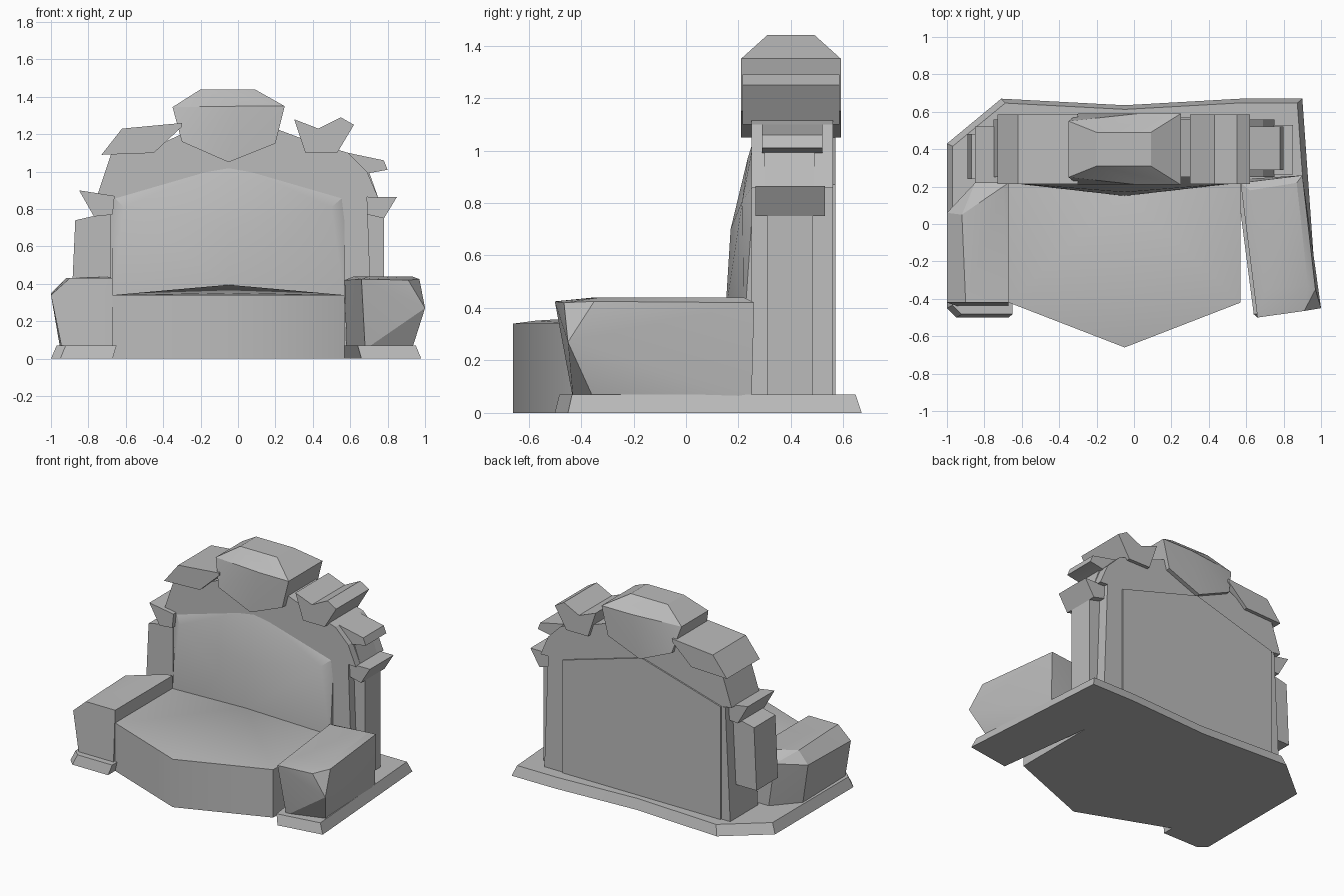
import bpy, bmesh, math

cube = bpy.data.objects.get("Cube")
if cube:
    bpy.data.objects.remove(cube, do_unlink=True)

stone = bpy.data.materials.new("grey_stone")
stone.use_nodes = True
GREY = (0.5, 0.5, 0.5, 1)
stone.diffuse_color = GREY
stone.node_tree.nodes["Principled BSDF"].inputs["Base Color"].default_value = GREY


def finish(name, bm, angle=20):
    bmesh.ops.recalc_face_normals(bm, faces=bm.faces)
    mesh = bpy.data.meshes.new(name)
    bm.to_mesh(mesh)
    bm.free()
    mesh.materials.append(stone)
    obj = bpy.data.objects.new(name, mesh)
    bpy.context.collection.objects.link(obj)
    bpy.ops.object.select_all(action='DESELECT')
    obj.select_set(True)
    bpy.context.view_layer.objects.active = obj
    bpy.ops.object.shade_smooth_by_angle(angle=math.radians(angle))
    return obj


def rock(name, points, angle=20):
    """Chiselled block: convex hull of a few corners."""
    bm = bmesh.new()
    for p in points:
        bm.verts.new(p)
    res = bmesh.ops.convex_hull(bm, input=bm.verts[:])
    loose = {v for v in res["geom_interior"] if isinstance(v, bmesh.types.BMVert)}
    bmesh.ops.delete(bm, geom=list(loose), context='VERTS')
    bmesh.ops.dissolve_limit(bm, angle_limit=0.02, verts=bm.verts[:], edges=bm.edges[:])
    return finish(name, bm, angle)


def loft(name, lower, upper):
    """Solid between two matching outlines."""
    bm = bmesh.new()
    a = [bm.verts.new(p) for p in lower]
    b = [bm.verts.new(p) for p in upper]
    bm.faces.new(a)
    bm.faces.new(b)
    for i in range(len(a)):
        j = (i + 1) % len(a)
        bm.faces.new((a[i], a[j], b[j], b[i]))
    return finish(name, bm)


def slab(name, profile, front, back):
    """Front-view profile extruded in depth."""
    return loft(name, [(x, front, z) for x, z in profile],
                [(x, back, z) for x, z in profile])


# Plinth with two feet under the arms
outline = [(-1, .43), (-1, -.45), (-.95, -.5), (-.67, -.5), (-.67, .2), (.57, .2),
           (.66, -.5), (.98, -.45), (.9, .67), (.57, .67), (-.05, .635), (-.71, .67)]
loft("plinth", [(x, y, 0) for x, y in outline],
     [(x * .97, y * .965, .07) for x, y in outline])

# Seat with a pointed front and gently raised top
seat_plan = [(-.67, -.42), (-.05, -.66), (.57, -.42), (.57, .25), (-.67, .25)]
rock("seat", [(x, y, z) for x, y in seat_plan for z in (0, .34)]
     + [(-.05, -.57, .352), (-.05, .16, .395), (-.5, -.33, .35), (.42, -.33, .35)], 45)

# Gabled back wall and bulging backrest
gable = [(-.67, .05), (.57, .05), (.57, .87), (-.05, 1.05), (-.67, .87)]
slab("back_wall", gable, .25, .57)
rock("backrest", [(-.67, .22, .3), (-.05, .15, .38), (.57, .22, .3), (-.05, .17, .7),
                  (-.61, .215, .81), (.5, .215, .81), (-.05, .235, .97),
                  (-.67, .26, .87), (.57, .26, .87), (-.05, .26, 1.05),
                  (-.67, .3, .3), (.57, .3, .3)], 30)

# Arms
rock("left_arm", [(.58, .24, .05), (.9, .25, .05), (.68, -.43, .05), (.93, -.35, .05),
                  (.57, .22, .42), (.9, .26, .42), (.66, -.5, .425), (.97, -.35, .425),
                  (1, -.45, .27), (.91, -.465, .42), (.62, .18, .44), (.87, .22, .44),
                  (.7, -.35, .44), (.93, -.33, .44)])
rock("right_arm", [(-.67, -.44, .05), (-.94, -.44, .05), (-.67, .22, .05), (-.95, .05, .05),
                   (-.8, .22, .05), (-1, -.42, .34), (-1, .06, .35), (-.85, .22, .38),
                   (-.67, .22, .43), (-.67, -.42, .43), (-.9, -.42, .43),
                   (-.92, .05, .43), (-.7, .2, .44)])

# Left pillar and capital
slab("left_pilaster", [(.55, .05), (.72, .05), (.69, .87), (.55, .87)], .25, .56)
slab("left_pillar", [(.6, .05), (.78, .05), (.78, .78), (.6, .78)], .31, .485)
slab("left_capital", [(.57, .8), (.78, .75), (.85, .865), (.57, .865)], .265, .53)

# Right pillar, broken block and capital
slab("right_pilaster", [(-.74, .05), (-.6, .05), (-.6, .87), (-.7, .87)], .25, .56)
slab("right_pillar", [(-.89, .3), (-.68, .3), (-.68, .79), (-.74, .77), (-.87, .74)], .24, .48)
slab("right_capital", [(-.77, .76), (-.67, .77), (-.66, .87), (-.85, .9)], .22, .52)

# Masonry filling the shoulders
slab("left_shoulder", [(-.05, 1.05), (.57, .87), (.75, .86), (.69, 1), (.59, 1.1),
                       (.36, 1.17), (.2, 1.23)], .25, .56)
slab("left_shoulder_step", [(.55, .86), (.75, .86), (.7, 1), (.55, 1)], .3, .49)
slab("right_shoulder", [(-.05, 1.05), (-.2, 1.25), (-.45, 1.13), (-.68, 1.09),
                        (-.75, .88), (-.67, .87)], .25, .56)

# Broken ornaments along the top
slab("left_upper_ornament", [(.3, 1.28), (.43, 1.23), (.55, 1.29), (.62, 1.25),
                             (.53, 1.1), (.36, 1.1)], .215, .585)
slab("left_lower_ornament", [(.59, 1.1), (.78, 1.06), (.8, 1.01), (.69, .99),
                             (.44, .91), (.5, 1.02)], .29, .52)
slab("right_ornament", [(-.3, 1.26), (-.62, 1.23), (-.73, 1.09), (-.45, 1.1),
                        (-.3, 1.24)], .215, .585)

# Faceted crest stone with one chipped corner on each face
crest = [(-.1, 1.22), (.02, 1.35), (.25, 1.35), (.2, 1.15), (-.05, 1.05), (-.3, 1.16)]
rock("crest", [(x, y, z) for x, z in crest for y in (.21, .59)]
     + [(-.35, y, 1.345) for y in (.25, .55)]
     + [(x, y, 1.44) for x in (-.2, .09) for y in (.31, .49)])
